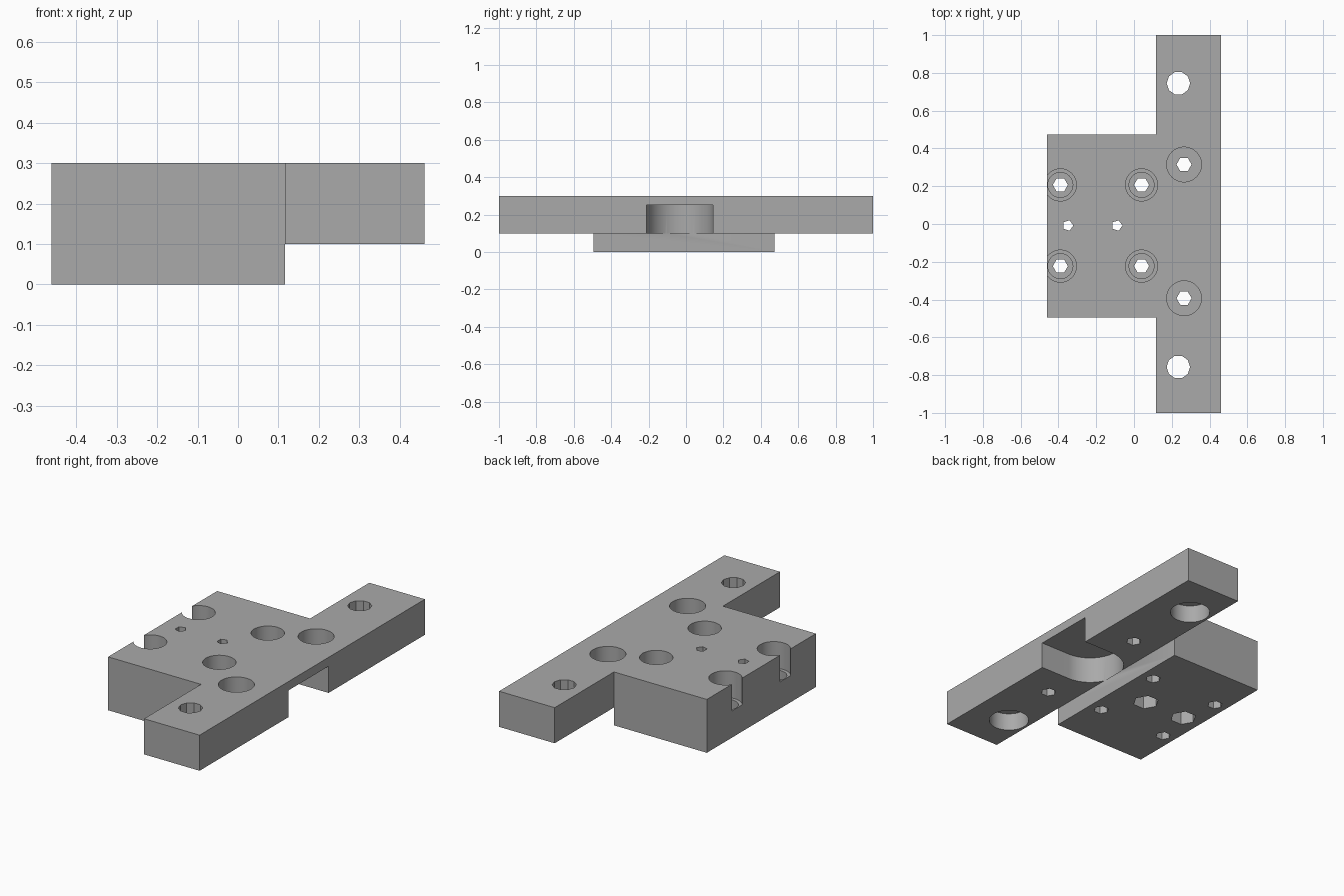
import bpy
import bmesh
import math

cube = bpy.data.objects.get("Cube")
if cube:
    bpy.data.objects.remove(cube, do_unlink=True)

TOP, STEP = 0.3, 0.1        # top face and underside of the bar
LEFT, EDGE, RIGHT = -0.4615, 0.116, 0.4615
FRONT, BACK = -0.494, 0.474  # block ends
MID = -0.008                 # centre line of the bolt pattern

grey = bpy.data.materials.new("plain grey")
grey.use_nodes = True
colour = (0.4, 0.4, 0.4, 1)
grey.diffuse_color = colour
grey.node_tree.nodes["Principled BSDF"].inputs["Base Color"].default_value = colour


def prism(name, outline, z0, z1):
    """Extrude a counter-clockwise outline from z0 to z1."""
    bm = bmesh.new()
    face = bm.faces.new([bm.verts.new((x, y, z0)) for x, y in outline])
    out = bmesh.ops.extrude_face_region(bm, geom=[face])
    tops = [v for v in out["geom"] if isinstance(v, bmesh.types.BMVert)]
    bmesh.ops.translate(bm, verts=tops, vec=(0, 0, z1 - z0))
    bmesh.ops.recalc_face_normals(bm, faces=bm.faces)
    mesh = bpy.data.meshes.new(name)
    bm.to_mesh(mesh)
    bm.free()
    mesh.materials.append(grey)
    obj = bpy.data.objects.new(name, mesh)
    bpy.context.collection.objects.link(obj)
    return obj


def ring(x, y, r, sides, start=0, sweep=math.tau):
    return [(x + r * math.cos(start + sweep * i / sides),
             y + r * math.sin(start + sweep * i / sides)) for i in range(sides)]


# T-shaped body: bar plus block
body = prism("mounting_plate", [
    (LEFT, FRONT), (EDGE, FRONT), (EDGE, -1), (RIGHT, -1),
    (RIGHT, 1), (EDGE, 1), (EDGE, BACK), (LEFT, BACK)], 0, TOP)


def cut(outline, z0, z1):
    cutter = prism("cutter", outline, z0, z1)
    cutter.hide_render = True
    mod = body.modifiers.new("cut", "BOOLEAN")
    mod.operation = "DIFFERENCE"
    mod.solver = "EXACT"
    mod.object = cutter
    bpy.context.view_layer.objects.active = body
    bpy.ops.object.modifier_apply(modifier=mod.name)
    bpy.data.objects.remove(cutter, do_unlink=True)


def hole(x, y, r, sides, z0=-1, z1=1):
    cut(ring(x, y, r, sides), z0, z1)


# Raise the underside of the bar
cut([(EDGE, -2), (1, -2), (1, 2), (EDGE, 2)], -1, STEP)

# Round-ended pocket in the side of the bar
slot_y, slot_r = -0.033, 0.178
arc = ring(0.278, slot_y, slot_r, 48, math.pi / 2, math.pi)
cut(arc + [(0.278, slot_y - slot_r), (1, slot_y - slot_r), (1, slot_y + slot_r)],
    STEP, 0.25)

# Four stepped bolt holes in the block
for x in (-0.39, 0.04):
    for side in (-1, 1):
        y = MID + side * 0.215
        hole(x, y, 0.085, 48, 0.15)
        hole(x, y, 0.066, 48, 0.1)
        hole(x, y, 0.04, 6)

# Small centre holes with nut traps underneath
for x in (-0.35, -0.09):
    hole(x, MID, 0.029, 5)
    hole(x, MID, 0.069, 6, -1, 0.12)

# Bar: counterbored holes from the top, and end holes from below
for y in (-0.393, 0.315):
    hole(0.265, y, 0.092, 48, 0.15)
    hole(0.265, y, 0.04, 6)
for y in (-0.757, 0.745):
    hole(0.235, y, 0.062, 10)
    hole(0.235, y, 0.105, 48, -1, 0.2)

bpy.ops.object.select_all(action="DESELECT")
body.select_set(True)
bpy.context.view_layer.objects.active = body
bpy.ops.object.shade_smooth_by_angle(angle=math.radians(25))
